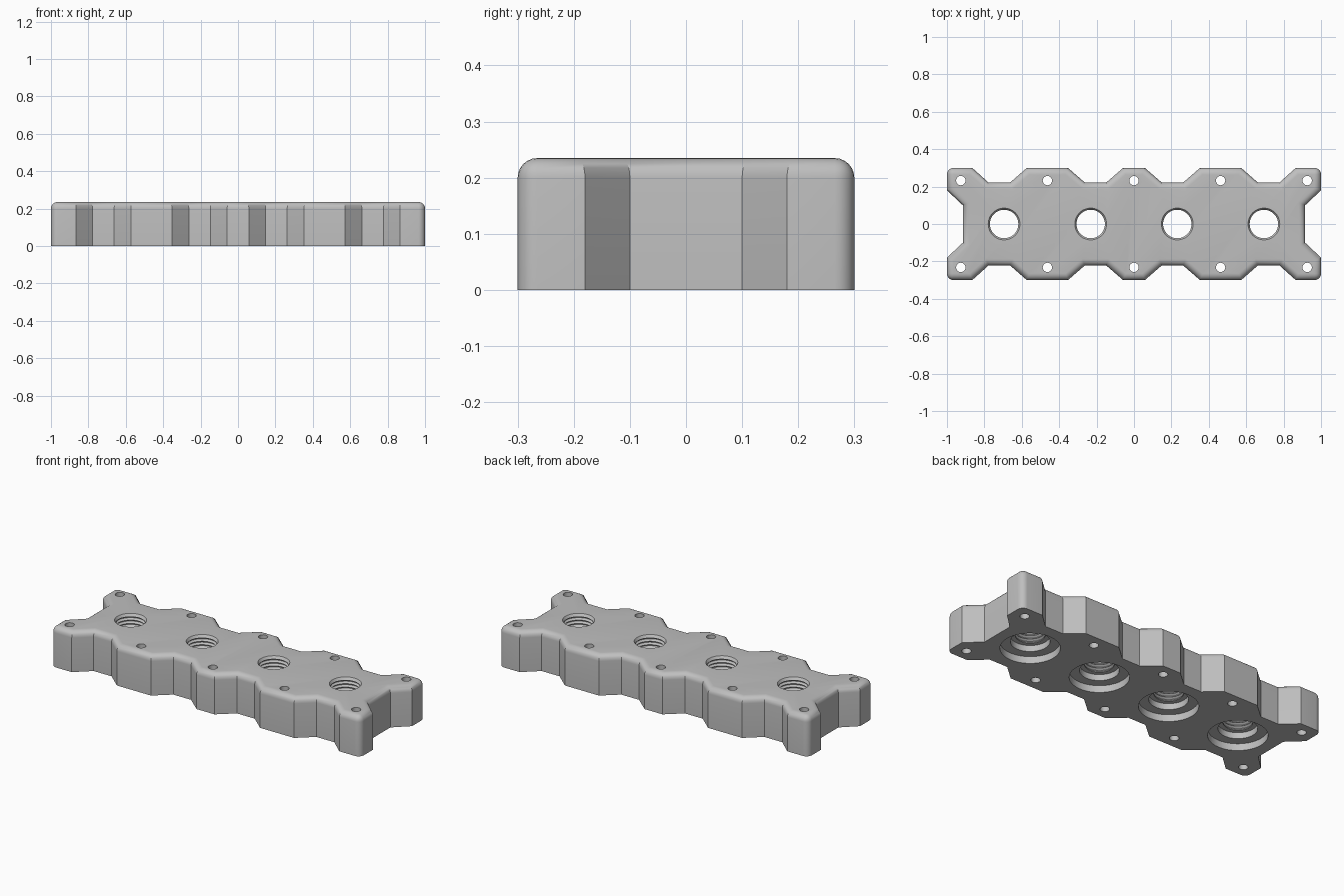
import bpy
import bmesh
import math
from mathutils import Matrix

if "Cube" in bpy.data.objects:
    bpy.data.objects.remove(bpy.data.objects["Cube"])

HEIGHT, FILLET, PITCH = 0.235, 0.035, 0.463

grey = bpy.data.materials.new("plain_grey")
grey.use_nodes = True
colour = (0.52, 0.52, 0.52, 1)
grey.diffuse_color = colour
grey.node_tree.nodes["Principled BSDF"].inputs["Base Color"].default_value = colour


def make_object(name, bm):
    bmesh.ops.recalc_face_normals(bm, faces=bm.faces)
    mesh = bpy.data.meshes.new(name)
    bm.to_mesh(mesh)
    bm.free()
    mesh.materials.append(grey)
    ob = bpy.data.objects.new(name, mesh)
    bpy.context.collection.objects.link(ob)
    return ob


def revolve(bm, profile, x, y, steps):
    """Closed solid of revolution about a vertical axis at x, y."""
    rings = []
    for r, z in profile:
        rings.append([bm.verts.new((x + r * math.cos(i * math.tau / steps),
                                    y + r * math.sin(i * math.tau / steps), z))
                      for i in range(steps)])
    for a, b in zip(rings, rings[1:]):
        for i in range(steps):
            j = (i + 1) % steps
            bm.faces.new((a[i], a[j], b[j], b[i]))
    bm.faces.new(rings[0][::-1])
    bm.faces.new(rings[-1])


# Plate outline: one quarter, mirrored to all four
quarter = [(0.915, 0.1), (1, 0.18), (1, 0.3), (0.865, 0.3), (0.778, 0.222),
           (0.662, 0.222), (0.573, 0.3), (0.353, 0.3), (0.263, 0.222),
           (0.148, 0.222), (0.058, 0.3)]
half = quarter + [(-x, y) for x, y in reversed(quarter)]
outline = half + [(x, -y) for x, y in reversed(half)]

bm = bmesh.new()
base = bm.faces.new([bm.verts.new((x, y, 0)) for x, y in outline])
top = bmesh.ops.extrude_face_region(bm, geom=[base])["geom"]
bmesh.ops.translate(bm, vec=(0, 0, HEIGHT),
                    verts=[g for g in top if isinstance(g, bmesh.types.BMVert)])
bmesh.ops.recalc_face_normals(bm, faces=bm.faces)


# Round the top rim and the four upright end corners
def is_rounded(edge):
    a, b = (v.co for v in edge.verts)
    corner = all(abs(p.x) > 0.99 and abs(p.y) > 0.29 for p in (a, b))
    return corner or min(a.z, b.z) > 0.1


bmesh.ops.bevel(bm, geom=[e for e in bm.edges if is_rounded(e)], offset=FILLET,
                offset_type='OFFSET', segments=6, profile=0.5, affect='EDGES')
plate = make_object("manifold_plate", bm)

# Threaded ports with stepped seats underneath, and screw holes
minor, major, thread = 0.076, 0.087, 0.02
port = [(0.155, -0.02), (0.155, 0.04), (0.102, 0.04), (0.102, 0.075), (minor, 0.075)]
for k in range(7):
    z = 0.08 + k * thread
    port += [(minor, z), (major, z + thread * 0.45),
             (major, z + thread * 0.55), (minor, z + thread * 0.95)]
port += [(minor, 0.222), (0.085, HEIGHT), (0.085, HEIGHT + 0.02)]

bm = bmesh.new()
for k in (-1.5, -0.5, 0.5, 1.5):
    revolve(bm, port, k * PITCH, 0, 48)
for k in range(-2, 3):
    for y in (-0.232, 0.232):
        revolve(bm, [(0.025, -0.02), (0.025, HEIGHT + 0.02)], k * PITCH, y, 24)
cutter = make_object("hole_cutter", bm)
cutter.hide_render = True

bpy.ops.object.select_all(action='DESELECT')
plate.select_set(True)
bpy.context.view_layer.objects.active = plate
cut = plate.modifiers.new("holes", 'BOOLEAN')
cut.operation = 'DIFFERENCE'
cut.solver = 'EXACT'
cut.object = cutter
bpy.ops.object.modifier_apply(modifier=cut.name)
bpy.data.objects.remove(cutter)

bpy.ops.object.shade_smooth_by_angle(angle=math.radians(30))
